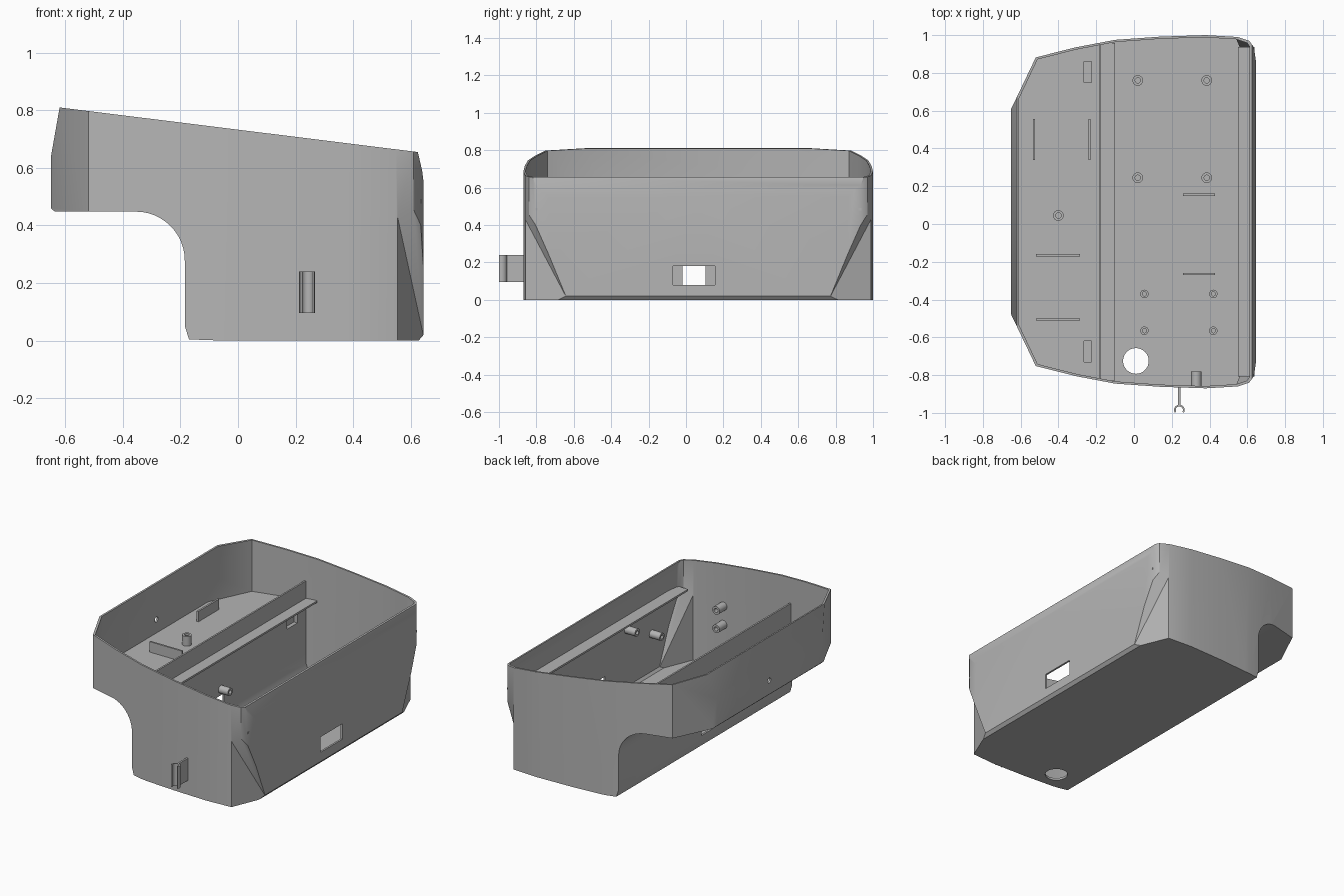
import bpy, bmesh
from math import sin, cos, pi, radians, sqrt
from mathutils import Vector

if "Cube" in bpy.data.objects:
    bpy.data.objects.remove(bpy.data.objects["Cube"], do_unlink=True)

grey = bpy.data.materials.new("plain grey")
grey.use_nodes = True
COLOR = (0.46, 0.46, 0.46, 1)
grey.diffuse_color = COLOR
grey.node_tree.nodes["Principled BSDF"].inputs["Base Color"].default_value = COLOR

MID = 0.065   # the housing is symmetric about this y
WALL = 0.012


def finish(name, bm):
    bmesh.ops.recalc_face_normals(bm, faces=bm.faces)
    me = bpy.data.meshes.new(name)
    bm.to_mesh(me)
    bm.free()
    ob = bpy.data.objects.new(name, me)
    bpy.context.collection.objects.link(ob)
    me.materials.append(grey)
    return ob


def prism(name, points, depth):
    """Closed polygon swept along the depth vector."""
    bm = bmesh.new()
    face = bm.faces.new([bm.verts.new(p) for p in points])
    out = bmesh.ops.extrude_face_region(bm, geom=[face])
    moved = [g for g in out["geom"] if isinstance(g, bmesh.types.BMVert)]
    bmesh.ops.translate(bm, verts=moved, vec=depth)
    if face.is_valid and len(bm.faces) == len(points) + 1:
        bm.faces.new(face.verts)
    return finish(name, bm)


def box(name, x, y, z):
    return prism(name, [(x[0], y[0], z[0]), (x[1], y[0], z[0]),
                        (x[1], y[1], z[0]), (x[0], y[1], z[0])], (0, 0, z[1] - z[0]))


def hull(name, points):
    bm = bmesh.new()
    for p in points:
        bm.verts.new(p)
    bmesh.ops.convex_hull(bm, input=bm.verts)
    return finish(name, bm)


def rod(name, base, axis, r, h):
    bm = bmesh.new()
    bmesh.ops.create_cone(bm, cap_ends=True, segments=32, radius1=r, radius2=r, depth=h)
    bmesh.ops.translate(bm, verts=bm.verts, vec=(0, 0, h / 2))
    bmesh.ops.transform(bm, verts=bm.verts,
                        matrix=Vector((0, 0, 1)).rotation_difference(Vector(axis)).to_matrix().to_4x4())
    bmesh.ops.translate(bm, verts=bm.verts, vec=base)
    return finish(name, bm)


def boolean(ob, cutter, op="DIFFERENCE"):
    mod = ob.modifiers.new("cut", "BOOLEAN")
    mod.operation, mod.solver, mod.object = op, "EXACT", cutter
    deps = bpy.context.evaluated_depsgraph_get()
    deps.update()
    me = bpy.data.meshes.new_from_object(ob.evaluated_get(deps))
    ob.modifiers.clear()
    ob.data = me
    bpy.data.objects.remove(cutter, do_unlink=True)


def smooth(ob):
    for p in ob.data.polygons:
        p.use_smooth = True
    ob.data.set_sharp_from_angle(angle=radians(28))


# Half outline seen from above: x, half width
HALF = [(-.65, .545), (-.52, .817), (-.31, .87), (-.10, .91), (.14, .927),
        (.38, .935), (.55, .925), (.61, .905), (.635, .87), (.645, .80)]


def body(name, side, inset):
    """Side profile crossed with the plan outline, lower corners sliced off."""
    ob = prism(name, [(x, -1.3, z) for x, z in side], (0, 2.6, 0))
    sx, sy = 1 - inset / .648, 1 - inset / .935
    ring = [(x * sx, MID + y * sy, -.2) for x, y in HALF]
    ring += [(x * sx, MID - y * sy, -.2) for x, y in reversed(HALF)]
    boolean(ob, prism("plan", ring, (0, 0, 1.5)), "INTERSECT")
    for s in (-1, 1):
        pts = [(.55, .935, .45), (.55, .935, -.1), (.67, .645, -.1),
               (.65, .89, .47), (.78, 1.1, .46), (.78, 1.1, -.1)]
        boolean(ob, hull("corner", [(x - inset, MID + s * (y - inset), z + inset * .6)
                                    for x, y, z in pts]))
    return ob


# Housing shell
R = .17
arc = [(-.355 + R * sin(a), .278 + R * cos(a)) for a in [i * pi / 24 for i in range(13)]]
outer = [(-.65, .46), (-.637, .448)] + arc + [
    (-.185, .05), (-.17, .004), (-.06, 0), (.628, 0), (.645, .02),
    (.645, .55), (.64, .59), (.625, .655), (-.62, .81), (-.65, .64)]
inner = [(-.638, .462), (-.173, .462), (-.173, .05), (-.16, .014), (.62, .014),
         (.633, .03), (.633, .55), (.628, .59), (.613, .655), (.605, .69),
         (-.6, .86), (-.638, .64)]
shell = body("housing_shell", outer, 0)
boolean(shell, body("cavity", inner, WALL))

# Openings: cable windows, floor hole, end wall hole, shelf slots
boolean(shell, box("cut", (.55, .75), (-.07, .155), (.08, .18)))
boolean(shell, box("cut", (-.3, -.1), (-.02, .105), (.08, .18)))
boolean(shell, rod("cut", (.01, -.725, -.1), (0, 0, 1), .068, .2))
boolean(shell, rod("cut", (-.75, .07, .55), (1, 0, 0), .017, .2))
for s in (-1, 1):
    span = (MID + s * .74 - .055, MID + s * .74 + .055)
    boolean(shell, box("cut", (-.265, -.225), span, (.428, .5)))
    boolean(shell, box("cut", (-.198, -.15), span, (.35, .41)))
smooth(shell)

# Divider and ledges running the length of the housing
box("divider", (-.185, -.174), (MID - .893, MID + .893), (.45, .59))
box("divider_ledge", (-.18, -.10), (MID - .893, MID + .893), (.465, .477))
box("wall_ledge", (.55, .637), (MID - .872, MID + .872), (.478, .49))


# Hollow screw bosses
def boss(name, base, axis, r, h):
    ob = rod(name, base, axis, r, h)
    start = Vector(base) + Vector(axis) * h * .3
    boolean(ob, rod("cut", start, axis, r * .5, h))
    smooth(ob)


UP = (0, 0, 1)
for x in (.02, .385):
    for y in (.245, .76):
        boss("floor_boss", (x, y, .008), UP, .028, .07)
for x in (.055, .42):
    for y in (-.37, -.565):
        boss("small_floor_boss", (x, y, .008), UP, .022, .06)
boss("shelf_boss", (-.40, .045, .455), UP, .028, .07)
for z in (.42, .30):
    boss("front_wall_boss", (.33, -.862, z), (0, 1, 0), .027, .082)
for y, z in ((-.55, .275), (-.295, .40)):
    boss("side_wall_boss", (.638, y, z), (-1, 0, 0), .025, .08)
boss("inner_wall_boss", (-.18, .07, .22), (1, 0, 0), .025, .075)

# Locating ribs on the shelf and the floor
T = .006
for y in (-.165, -.505):
    box("shelf_rib", (-.52, -.285), (y - T, y + T), (.455, .53))
for x in (-.53, -.235):
    box("shelf_cross_rib", (x - T, x + T), (.34, .555), (.455, .53))
for y in (.155, -.265):
    box("floor_rib", (.26, .43), (y - T, y + T), (.008, .08))

# Cable clip on the front wall: plate with an open ring
box("clip_plate", (.234, .246), (-.96, -.862), (.095, .24))
angles = [radians(-30 + 240 * i / 20) for i in range(21)]
ring = [(.24 + .028 * cos(a), -.985 + .028 * sin(a), .095) for a in angles]
ring += [(.24 + .019 * cos(a), -.985 + .019 * sin(a), .095) for a in reversed(angles)]
smooth(prism("clip_ring", ring, (0, 0, .145)))
